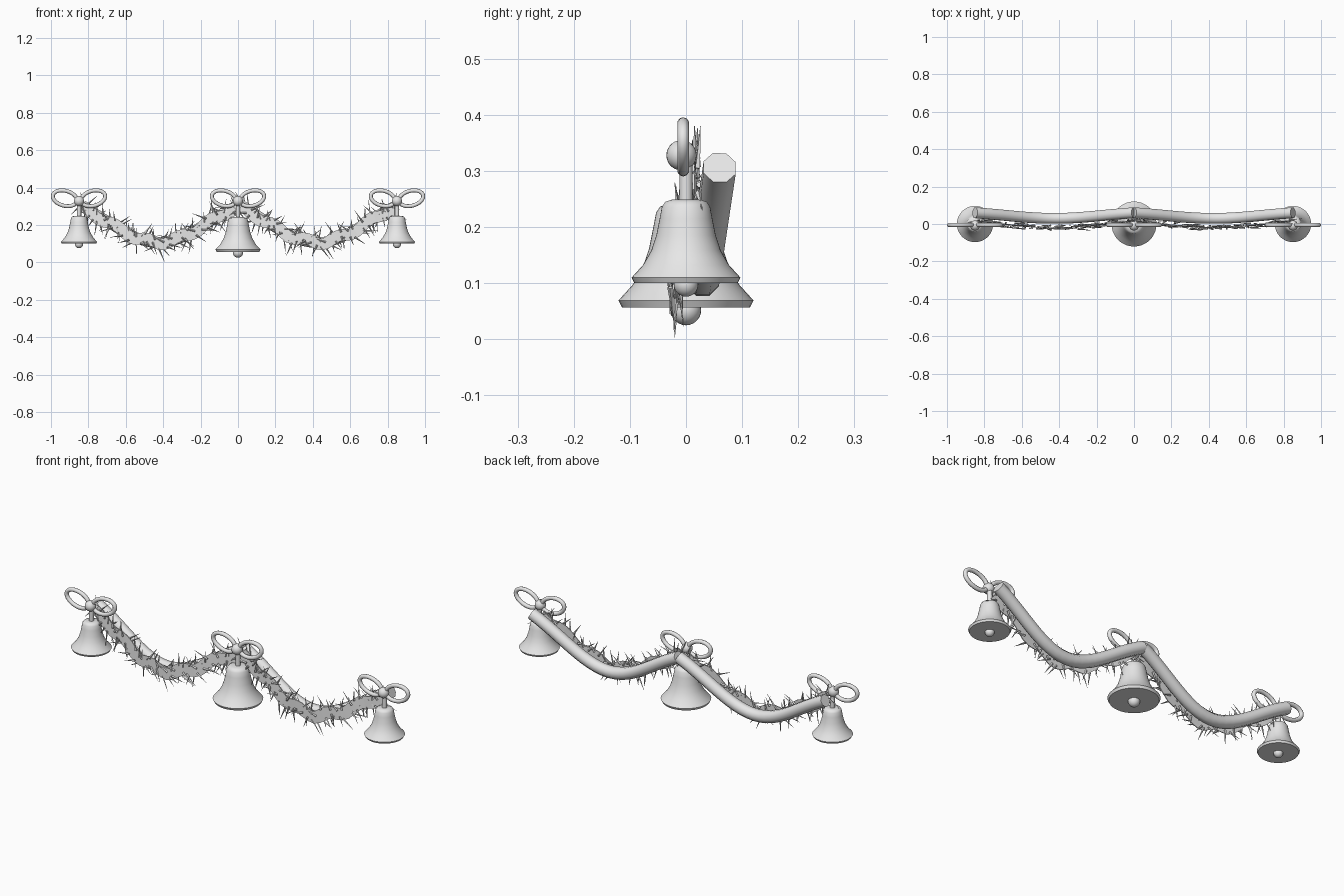
import bpy, bmesh, math, random
from mathutils import Vector, Matrix

cube = bpy.data.objects.get("Cube")
if cube:
    bpy.data.objects.remove(cube)
random.seed(4)

grey = bpy.data.materials.new("pale_grey")
grey.use_nodes = True
grey.diffuse_color = (0.8, 0.8, 0.8, 1)
grey.node_tree.nodes["Principled BSDF"].inputs["Base Color"].default_value = (0.8, 0.8, 0.8, 1)

SPAN = 0.85


def finish(name, bm, smooth=True):
    bmesh.ops.recalc_face_normals(bm, faces=bm.faces)
    mesh = bpy.data.meshes.new(name)
    bm.to_mesh(mesh)
    bm.free()
    obj = bpy.data.objects.new(name, mesh)
    bpy.context.collection.objects.link(obj)
    mesh.materials.append(grey)
    if smooth:
        bpy.ops.object.select_all(action='DESELECT')
        obj.select_set(True)
        bpy.context.view_layer.objects.active = obj
        bpy.ops.object.shade_smooth_by_angle(angle=math.radians(46))
    return obj


def sweep(name, path, section, closed=False, smooth=True):
    """Sweep a section (depth, across) along a path lying close to the XZ plane."""
    bm = bmesh.new()
    n = len(path)
    rings = []
    for i, p in enumerate(path):
        a = path[i - 1] if closed or i else p
        b = path[(i + 1) % n] if closed or i < n - 1 else p
        t = (b - a).normalized()
        side = Vector((0, 1, 0))
        side = (side - t * side.dot(t)).normalized()
        across = t.cross(side)
        rings.append([bm.verts.new(p + side * u + across * v) for u, v in section])
    m = len(section)
    for i in range(n if closed else n - 1):
        r, s = rings[i], rings[(i + 1) % n]
        for j in range(m):
            k = (j + 1) % m
            bm.faces.new((r[j], r[k], s[k], s[j]))
    if not closed:
        bm.faces.new(rings[0])
        bm.faces.new(rings[-1])
    return finish(name, bm, smooth)


def circle(radius, sides):
    return [(radius * math.cos(2 * math.pi * (i + 0.5) / sides),
             radius * math.sin(2 * math.pi * (i + 0.5) / sides)) for i in range(sides)]


def ball(name, pos, radius):
    bm = bmesh.new()
    bmesh.ops.create_uvsphere(bm, u_segments=24, v_segments=14, radius=radius,
                              matrix=Matrix.Translation(pos))
    return finish(name, bm)


def lathe(name, x, profile, sides=40):
    bm = bmesh.new()
    verts = [bm.verts.new((x + r, 0, z)) for r, z in profile]
    edges = [bm.edges.new(pair) for pair in zip(verts, verts[1:])]
    bmesh.ops.spin(bm, geom=verts + edges, cent=(x, 0, 0), axis=(0, 0, 1),
                   angle=2 * math.pi, steps=sides)
    bmesh.ops.remove_doubles(bm, verts=bm.verts, dist=0.0002)
    return finish(name, bm)


def sag(t):
    """Height factor of a hanging swag: 1 at both ends, 0 in the middle."""
    u = 2 * t - 1
    return 0.5 * u * u + 0.25 * (1 - math.cos(math.pi * u))


def rope_point(x0, t):
    return Vector((x0 + SPAN * t, 0.03 + 0.03 * sag(t), 0.106 + 0.2 * sag(t)))


def ribbon_point(x0, t):
    wave = 0.013 * math.cos(10 * math.pi * (t - 0.53))
    return Vector((x0 + SPAN * t, -0.02 + 0.035 * sag(t), 0.108 + 0.19 * sag(t) - wave))


# Two swags: backing rope, wavy ribbon and pine needles
for label, x0 in (("right", -SPAN), ("left", 0.0)):
    sweep(label + "_rope", [rope_point(x0, i / 24) for i in range(25)], circle(0.031, 8))
    sweep(label + "_ribbon", [ribbon_point(x0, 0.02 + 0.96 * i / 32) for i in range(33)],
          [(-0.002, -0.031), (0.002, -0.031), (0.002, 0.031), (-0.002, 0.031)], smooth=False)
    bm = bmesh.new()
    for i in range(100):
        t = (i + random.random()) / 100
        root = ribbon_point(x0, t)
        tangent = (ribbon_point(x0, t + 0.02) - ribbon_point(x0, t - 0.02)).normalized()
        normal = Vector((-tangent.z, 0, tangent.x)) * (1 if i % 2 else -1)
        root += normal * random.uniform(0.005, 0.025) + Vector((0, random.uniform(-0.012, 0.012), 0))
        aim = normal + tangent * random.uniform(-1.2, 1.2)
        aim.y = random.uniform(-0.12, 0.12)
        aim.normalize()
        length = random.uniform(0.045, 0.085)
        if aim.z < 0:
            length = min(length, root.z / -aim.z)
        place = (Matrix.Translation(root + aim * length / 2)
                 @ aim.to_track_quat('Z', 'Y').to_matrix().to_4x4())
        bmesh.ops.create_cone(bm, cap_ends=True, segments=4, radius1=0.0055, radius2=0.0005,
                              depth=length, matrix=place)
    finish(label + "_needles", bm, smooth=False)

# Bells: radius and height pairs from crown to rim, as a side bell; the middle one is larger
BELL = [(0, 0.149), (0.025, 0.149), (0.037, 0.145), (0.043, 0.136), (0.047, 0.115),
        (0.053, 0.085), (0.062, 0.058), (0.077, 0.032), (0.097, 0.01), (0.092, 0), (0, 0)]
for label, x, size, base, clap_z, clap_r in (("right", -SPAN, 1, 0.1, 0.098, 0.022),
                                             ("middle", 0, 1.24, 0.057, 0.052, 0.027),
                                             ("left", SPAN, 1, 0.1, 0.098, 0.022)):
    lathe(label + "_bell", x, [(r * size, base + h * size) for r, h in BELL])
    ball(label + "_clapper", (x, 0, clap_z), clap_r)
    lathe(label + "_hanger", x, [(0, 0.24), (0.012, 0.24), (0.012, 0.32), (0, 0.32)], 12)
    # Bow: a round knot with two tilted oval loops
    ball(label + "_bow_knot", (x, -0.008, 0.328), 0.027)
    for way, s in (("right", -1), ("left", 1)):
        tilt = Matrix.Rotation(-s * math.radians(15), 4, 'Y')
        centre = Vector((x + s * 0.0755, -0.005, 0.343))
        loop = [centre + tilt @ Vector((0.066 * math.cos(a), 0, 0.04 * math.sin(a)))
                for a in (2 * math.pi * i / 32 for i in range(32))]
        sweep(f"{label}_bow_loop_{way}", loop, circle(0.0105, 10), closed=True)
